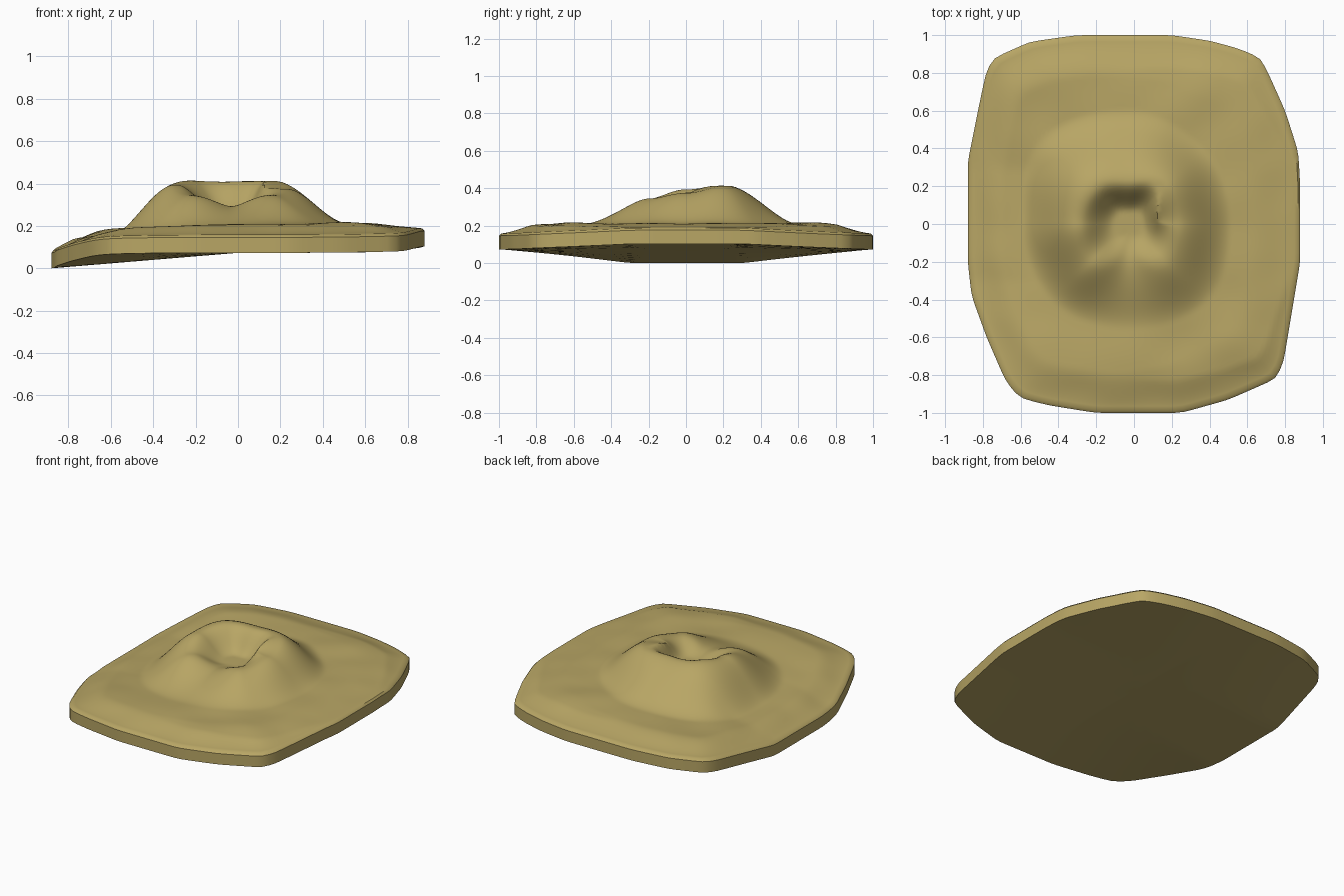
import bpy, bmesh, math
from mathutils import Vector, noise

if "Cube" in bpy.data.objects:
    bpy.data.objects.remove(bpy.data.objects["Cube"])

# Outline of the slab seen from above, counter-clockwise
OUTLINE = [(.88, -.2), (.88, .2), (.87, .38), (.8, .6), (.71, .8), (.67, .88), (.55, .93),
           (.4, .97), (.2, 1), (-.3, 1), (-.55, .965), (-.74, .88), (-.78, .82), (-.83, .58),
           (-.88, .33), (-.88, -.2), (-.86, -.38), (-.78, -.6), (-.68, -.83), (-.61, -.92),
           (-.45, -.96), (-.2, -1), (.25, -1), (.5, -.93), (.75, -.82), (.79, -.74), (.83, -.5)]
# Mound by compass direction, every 45 degrees from +x: foot radius, rim radius, rim height
MOUND = [(.54, .27, .375), (.56, .29, .412), (.60, .24, .41), (.64, .28, .415),
         (.56, .28, .395), (.57, .28, .345), (.55, .20, .295), (.58, .28, .345)]
CENTRE = Vector((-.03, 0))
SEGMENTS = 144


def smooth(t):
    t = max(0.0, min(1.0, t))
    return t * t * (3 - 2 * t)


def outline_point(angle):
    # Where a ray from the origin meets the outline
    dx, dy = math.cos(angle), math.sin(angle)
    for (ax, ay), (bx, by) in zip(OUTLINE, OUTLINE[1:] + OUTLINE[:1]):
        ex, ey = bx - ax, by - ay
        det = dx * ey - dy * ex
        if abs(det) < 1e-9:
            continue
        dist = (ax * ey - ay * ex) / det
        u = (ax * dy - ay * dx) / det
        if dist > 0 and -1e-6 <= u <= 1 + 1e-6:
            return Vector((dx, dy)) * dist


def bottom(x, y):
    # Underside dips to the left edge and lifts to the right edge
    fade = min(1.0, max(0.0, (1 - abs(y)) / .7))
    return .073 + (.073 if x < 0 else .03) * x / .88 * fade


def mound(x, y):
    # Cratered hill with its rim lowest at the front
    d = Vector((x, y)) - CENTRE
    r = d.length
    a = (math.atan2(d.y, d.x) / (math.pi / 4)) % 8
    i, t = int(a) % 8, smooth(a - int(a))
    foot, rim, height = (p + (q - p) * t for p, q in zip(MOUND[i], MOUND[(i + 1) % 8]))
    floor = .275
    if r < rim:
        inner = floor + (height - floor) * smooth((r / rim - .25) / .68)
        # spur inside the crater on the right
        spur = .06 * math.exp(-((x - .13) / .05) ** 2 - ((y - .06) / .09) ** 2)
        return min(height, inner + spur), 1.0
    w = 1 - (r - rim) / (foot - rim)
    return height, (smooth(w) * .75 + max(0, w) * .25)


def top(x, y, f):
    base = min(bottom(x, y) + .085 + .05 * smooth((1 - f) / .22), .19 + .022 * smooth((1 - f) / .3))
    h, w = mound(x, y)
    bumps = noise.noise(Vector((x * 4, y * 4, 3.1))) * .009 * smooth((1 - f) / .15)
    return base + (h - base) * w + bumps * (1 - .4 * w)


bm = bmesh.new()
edge = [outline_point(2 * math.pi * i / SEGMENTS) for i in range(SEGMENTS)]
edge = [(edge[i - 1] + edge[i] * 4 + edge[(i + 1) % SEGMENTS]) / 6 for i in range(SEGMENTS)]


def ring(f, height):
    return [bm.verts.new((p.x * f, p.y * f, height(p.x * f, p.y * f))) for p in edge]


def bridge(a, b):
    for i in range(SEGMENTS):
        j = (i + 1) % SEGMENTS
        bm.faces.new((a[i], a[j], b[j], b[i]))


# Rings from the underside centre, out to the wall and back over the top
rings = [ring(k / 8, bottom) for k in range(1, 9)]
rings.append(ring(1, lambda x, y: top(x, y, 1) - .012))
STEPS = 56
for f in [.987] + [k / STEPS for k in range(STEPS - 2, 0, -1)]:
    rings.append(ring(f, lambda x, y: top(x, y, f)))
for a, b in zip(rings, rings[1:]):
    bridge(a, b)

# Centre caps
low = bm.verts.new((0, 0, bottom(0, 0)))
high = bm.verts.new((0, 0, top(0, 0, 0)))
for i in range(SEGMENTS):
    j = (i + 1) % SEGMENTS
    bm.faces.new((low, rings[0][j], rings[0][i]))
    bm.faces.new((high, rings[-1][i], rings[-1][j]))
bmesh.ops.recalc_face_normals(bm, faces=bm.faces)

# Rest exactly on the ground and centre the outline
xs, ys, zs = ([v.co[k] for v in bm.verts] for k in range(3))
bmesh.ops.translate(bm, verts=bm.verts, vec=(-(min(xs) + max(xs)) / 2, -(min(ys) + max(ys)) / 2, -min(zs)))

mesh = bpy.data.meshes.new("crater_mound")
bm.to_mesh(mesh)
bm.free()
mound_object = bpy.data.objects.new("crater_mound", mesh)
bpy.context.collection.objects.link(mound_object)

# Sandy earth colour
sand = bpy.data.materials.new("sand")
sand.diffuse_color = (.48, .38, .13, 1)
sand.use_nodes = True
sand.node_tree.nodes["Principled BSDF"].inputs["Base Color"].default_value = sand.diffuse_color
mesh.materials.append(sand)

bpy.context.view_layer.objects.active = mound_object
mound_object.select_set(True)
bpy.ops.object.shade_smooth_by_angle(angle=math.radians(40))
